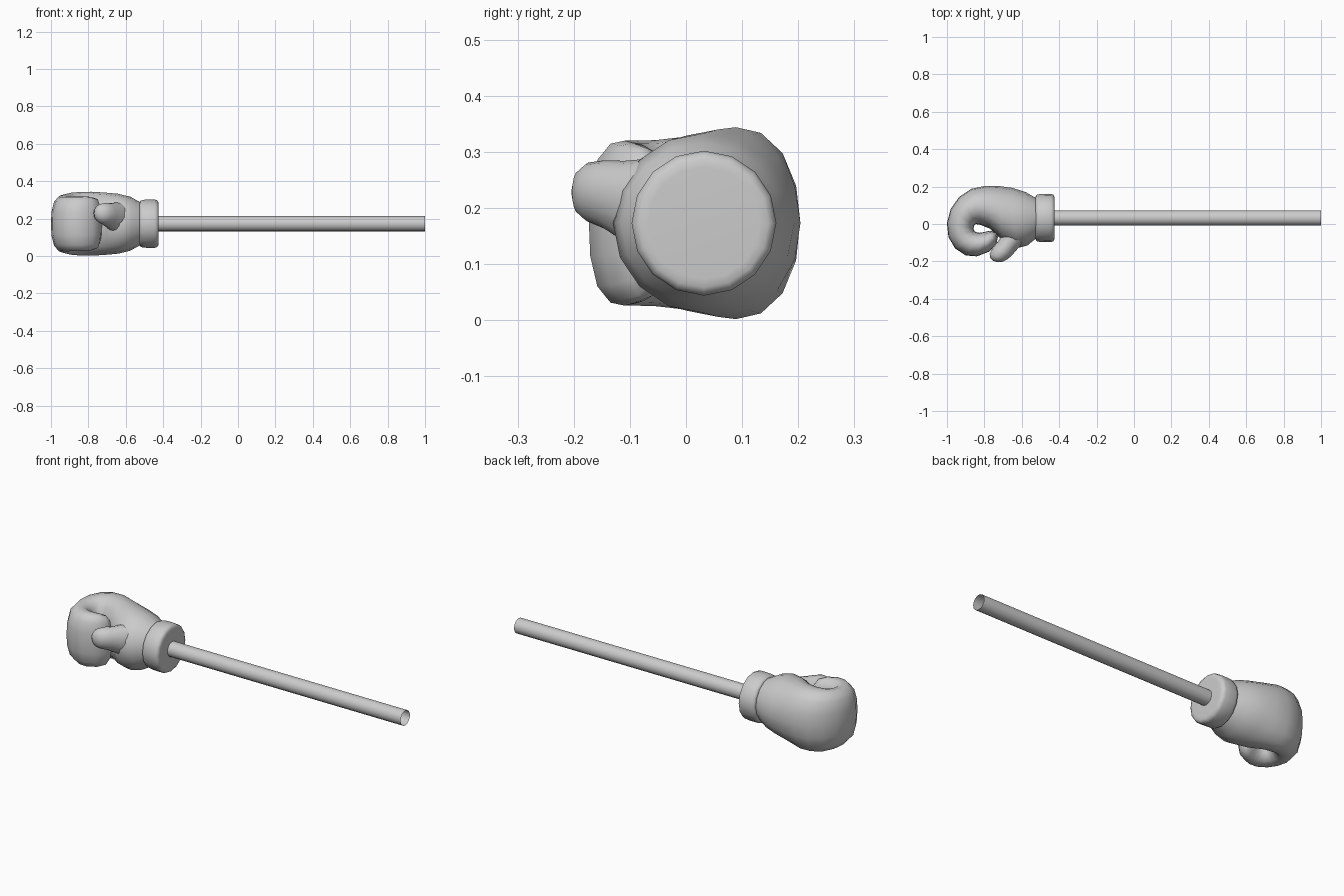
import bpy, bmesh
from math import cos, sin, pi
from mathutils import Vector

if "Cube" in bpy.data.objects:
    bpy.data.objects.remove(bpy.data.objects["Cube"])

SIDES = 16
AXIS_Y, AXIS_Z = 0.032, 0.173


def ring(a, b, half_z, zc=AXIS_Z, power=2.0):
    """Superellipse loop spanning XY points a and b, with a vertical half-height."""
    mid = Vector(((a[0] + b[0]) / 2, (a[1] + b[1]) / 2, zc))
    half = Vector(((a[0] - b[0]) / 2, (a[1] - b[1]) / 2, 0))
    pts = []
    for i in range(SIDES):
        c, s = cos(2 * pi * i / SIDES), sin(2 * pi * i / SIDES)
        k = (abs(c) ** power + abs(s) ** power) ** (-1 / power)
        pts.append(mid + half * c * k + Vector((0, 0, half_z * s * k)))
    return pts


def loft(name, rings, caps=True, angle=60):
    """Skin a surface across a series of loops."""
    bm = bmesh.new()
    loops = [[bm.verts.new(p) for p in r] for r in rings]
    for r0, r1 in zip(loops, loops[1:]):
        for i in range(SIDES):
            j = (i + 1) % SIDES
            bm.faces.new((r0[i], r0[j], r1[j], r1[i]))
    if caps:
        bm.faces.new(loops[0])
        bm.faces.new(loops[-1])
    bmesh.ops.recalc_face_normals(bm, faces=bm.faces)
    mesh = bpy.data.meshes.new(name)
    bm.to_mesh(mesh)
    bm.free()
    obj = bpy.data.objects.new(name, mesh)
    bpy.context.collection.objects.link(obj)
    bpy.ops.object.select_all(action='DESELECT')
    obj.select_set(True)
    bpy.context.view_layer.objects.active = obj
    bpy.ops.object.shade_smooth_by_angle(angle=angle * pi / 180)
    return obj


def round_ring(x, r):
    return ring((x, AXIS_Y + r), (x, AXIS_Y - r), r)


# Mitt: back of the hand, knuckles and curled fingers (outer xy, inner xy, half-height, squareness)
mitt = [
    (-.50, .130, -.50, -.065, .105, 2.0),
    (-.535, .145, -.53, -.082, .120, 2.0),
    (-.58, .171, -.57, -.115, .144, 2.0),
    (-.65, .193, -.63, -.130, .160, 2.0),
    (-.73, .204, -.70, -.090, .167, 2.1),
    (-.80, .203, -.77, -.025, .171, 2.2),
    (-.87, .188, -.82, -.005, .170, 2.3),
    (-.935, .145, -.845, .000, .166, 2.4),
    (-.98, .080, -.855, -.010, .160, 2.5),
    (-1.0, .005, -.858, -.025, .153, 2.6),
    (-.992, -.070, -.853, -.038, .148, 2.6),
    (-.957, -.130, -.842, -.045, .147, 2.6),
    (-.90, -.168, -.828, -.047, .147, 2.6),
    (-.84, -.173, -.812, -.045, .147, 2.6),
    (-.775, -.148, -.797, -.042, .143, 2.6),
    (-.735, -.105, -.780, -.038, .134, 2.5),
    (-.728, -.070, -.762, -.036, .105, 2.3),
    (-.730, -.055, -.748, -.042, .050, 2.0),
]
loft("glove_mitt", [ring((a, b), (c, d), h, power=p) for a, b, c, d, h, p in mitt])

# Thumb: flares into the palm and tapers to a rounded tip
thumb = [
    (-.68, .010, -.54, -.020, .100, .195),
    (-.70, -.045, -.575, -.085, .088, .200),
    (-.725, -.090, -.620, -.130, .072, .212),
    (-.755, -.125, -.650, -.165, .061, .224),
    (-.772, -.158, -.678, -.190, .053, .228),
    (-.768, -.182, -.705, -.203, .037, .228),
    (-.755, -.196, -.733, -.204, .014, .228),
]
loft("glove_thumb", [ring((a, b), (c, d), h, zc=z) for a, b, c, d, h, z in thumb])

# Cuff: rounded band round the wrist
cuff = [(-.525, .098), (-.526, .115), (-.520, .124), (-.505, .128), (-.475, .129),
        (-.445, .129), (-.432, .125), (-.426, .115), (-.425, .100)]
loft("wrist_cuff", [round_ring(x, r) for x, r in cuff])

# Handle: open-ended rod
loft("handle_rod", [round_ring(-.44, .041), round_ring(1.0, .041)], caps=False)
